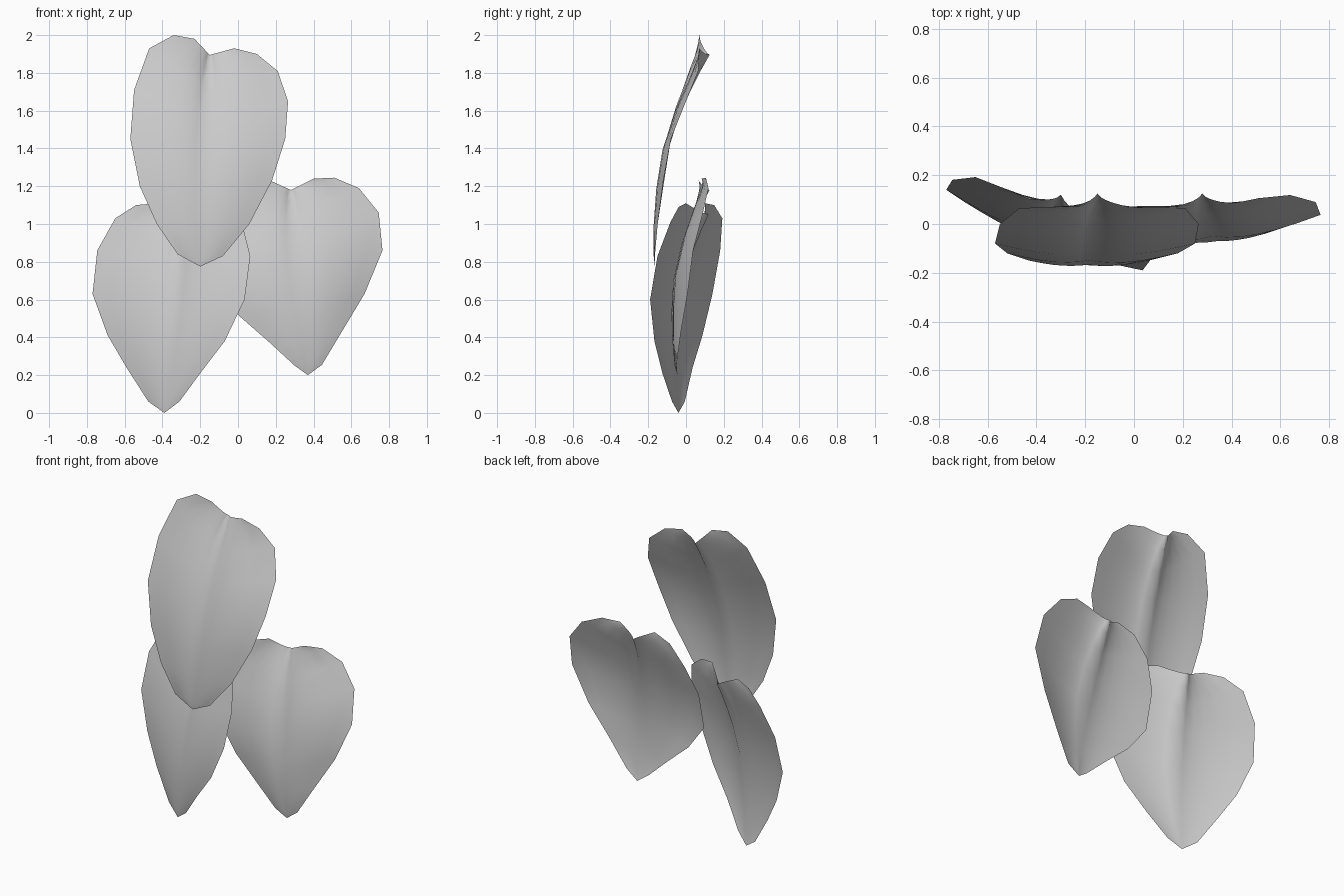
import bpy
import math
from mathutils import Vector

# distance from the crease (0) to the rim (1) for the columns of each half
COLS = [1, 0.8, 0.6, 0.4, 0.25, 0.12]
# where each cross row meets the crease, from tip to notch
ROW_T = [0.05, 0.18, 0.34, 0.52, 0.70, 0.83, 0.93, 1.0]


def petal(name, tip, notch, dip, yaw, rows):
    """Heart-shaped sheet: rows of (left x, left z, right x, right z, rim y)."""
    tip, notch = Vector(tip), Vector(notch)
    verts = [tip]
    faces = []

    def lobe(rim, mid, s, t):
        # lobe cross-section swelling forward, more strongly towards the notch
        p = mid.lerp(rim, s)
        swell = (0.035 + 0.06 * t) * abs(rim.x - mid.x)
        p.y -= swell * math.sin(math.pi * s ** (1 - 0.4 * t))
        return p

    for t, (xl, zl, xr, zr, y) in zip(ROW_T, rows):
        # crease bends backwards towards the notch
        mid = tip.lerp(notch, t)
        mid.y = tip.y + (notch.y - tip.y) * t * t - dip * 4 * t * (1 - t)
        turn = yaw * (xr - xl) / 2
        left, right = Vector((xl, y - turn, zl)), Vector((xr, y + turn, zr))
        verts += [lobe(left, mid, s, t) for s in COLS]
        verts.append(mid)
        verts += [lobe(right, mid, s, t) for s in reversed(COLS)]

    n = 2 * len(COLS) + 1
    faces += [(0, c + 2, c + 1) for c in range(n - 1)]
    for r in range(len(rows) - 1):
        for c in range(n - 1):
            a = 1 + r * n + c
            faces.append((a, a + 1, a + n + 1, a + n))

    mesh = bpy.data.meshes.new(name)
    mesh.from_pydata(verts, [], faces)
    mesh.polygons.foreach_set("use_smooth", [True] * len(mesh.polygons))
    obj = bpy.data.objects.new(name, mesh)
    bpy.context.collection.objects.link(obj)
    return obj


# upper petal, in front of the others
petal("upper_petal", (-0.20, -0.165, 0.775), (-0.15, 0.125, 1.895), 0.02, 0, [
    (-0.32, 0.84, -0.08, 0.83, -0.165),
    (-0.43, 1.00, 0.06, 1.00, -0.15),
    (-0.52, 1.20, 0.18, 1.23, -0.12),
    (-0.57, 1.45, 0.25, 1.45, -0.08),
    (-0.55, 1.71, 0.265, 1.65, 0.0),
    (-0.47, 1.93, 0.21, 1.81, 0.065),
    (-0.34, 2.00, 0.10, 1.90, 0.07),
    (-0.23, 1.98, -0.02, 1.93, 0.07)])

# lower left petal, turned sideways
petal("left_petal", (-0.39, -0.04, 0.0), (-0.30, 0.12, 1.05), 0.05, -0.41, [
    (-0.475, 0.06, -0.31, 0.06, -0.04),
    (-0.59, 0.24, -0.20, 0.21, -0.045),
    (-0.69, 0.41, -0.07, 0.38, -0.04),
    (-0.77, 0.63, 0.035, 0.60, -0.025),
    (-0.745, 0.86, 0.065, 0.83, 0.015),
    (-0.65, 1.03, 0.02, 1.01, 0.055),
    (-0.54, 1.10, -0.08, 1.09, 0.055),
    (-0.43, 1.11, -0.18, 1.11, 0.05)])

# lower right petal
petal("right_petal", (0.37, -0.045, 0.2), (0.28, 0.125, 1.18), 0.05, 0.07, [
    (0.30, 0.25, 0.445, 0.255, -0.055),
    (0.17, 0.37, 0.55, 0.43, -0.04),
    (0.01, 0.51, 0.67, 0.63, -0.015),
    (-0.11, 0.67, 0.765, 0.86, 0.007),
    (-0.11, 0.90, 0.745, 1.06, 0.06),
    (-0.04, 1.07, 0.64, 1.19, 0.095),
    (0.06, 1.19, 0.51, 1.245, 0.09),
    (0.17, 1.23, 0.40, 1.24, 0.075)])
